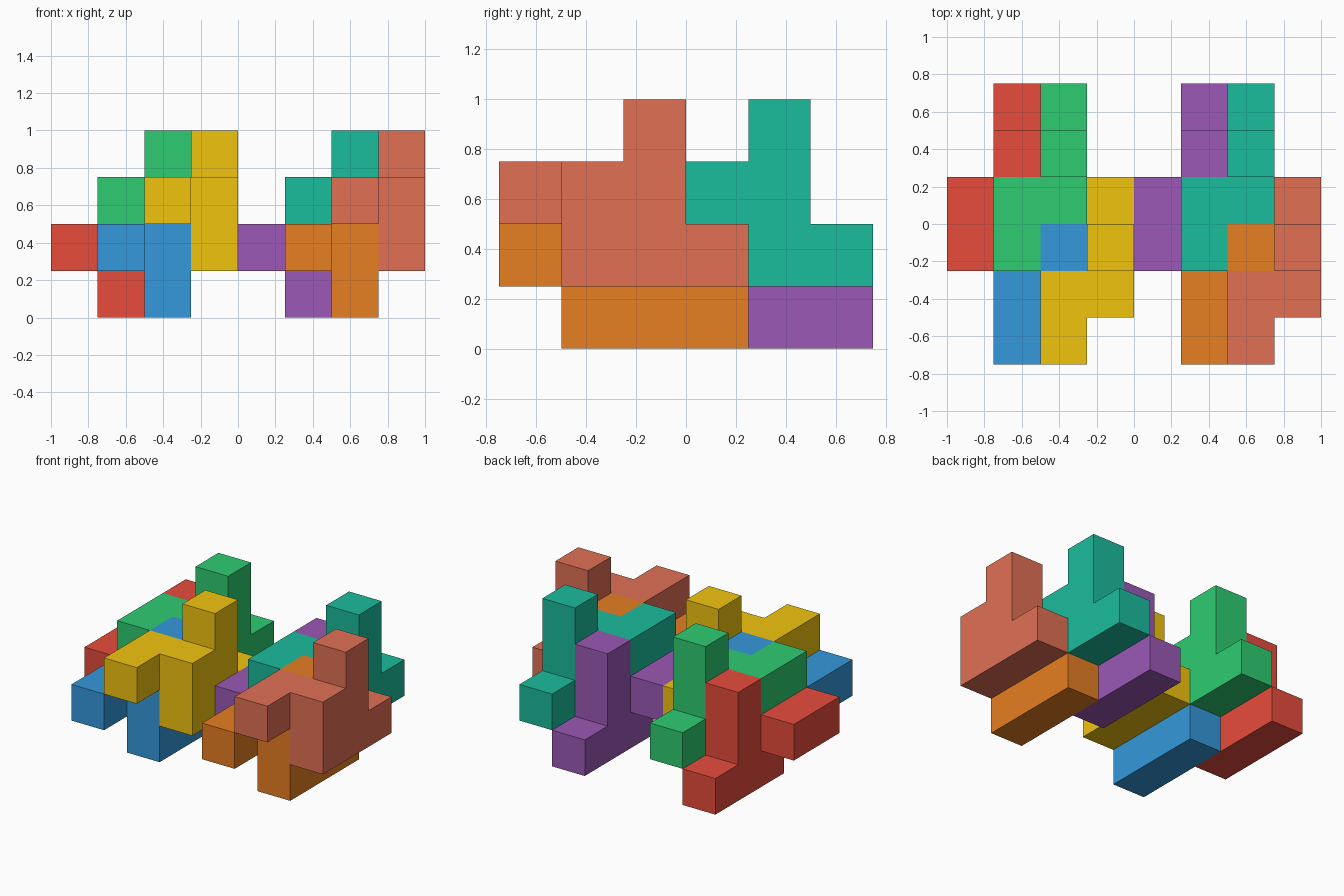
import bpy, bmesh
from mathutils import Vector

if "Cube" in bpy.data.objects:
    bpy.data.objects.remove(bpy.data.objects["Cube"])

U = 0.25                                   # edge of one cube unit
ORIGIN = Vector((-1.0, -0.75, 0.0))

# Every puzzle piece is the same stepped plate with a side arm (cube-unit cells)
PLATE = [(1, 1, 0), (1, 1, 1), (1, 2, 0), (1, 2, 1), (1, 2, 2), (1, 3, 0)]
ARM = [(0, 0, 1), (0, 1, 1)]
CELLS = {Vector(c).freeze() for c in PLATE + ARM}


def linear(hex_color):
    srgb = [int(hex_color[i:i + 2], 16) / 255 for i in (0, 2, 4)]
    return [c / 12.92 if c < 0.04045 else ((c + 0.055) / 1.055) ** 2.4 for c in srgb]


def piece(name, offset, color):
    bm = bmesh.new()
    for cell in CELLS:
        for axis in range(3):
            for side in (0, 1):
                step = Vector((0, 0, 0))
                step[axis] = 2 * side - 1
                if (cell + step).freeze() in CELLS:
                    continue               # inner face between two cubes
                corners = []
                for a, b in ((0, 0), (1, 0), (1, 1), (0, 1)):
                    p = cell.copy()
                    p[axis] += side
                    p[(axis + 1) % 3] += a
                    p[(axis + 2) % 3] += b
                    corners.append(bm.verts.new(ORIGIN + (p + Vector(offset)) * U))
                bm.faces.new(corners if side else corners[::-1])
    bmesh.ops.remove_doubles(bm, verts=bm.verts, dist=1e-4)
    bmesh.ops.dissolve_limit(bm, angle_limit=0.01, verts=bm.verts, edges=bm.edges)
    mesh = bpy.data.meshes.new(name)
    bm.to_mesh(mesh)
    bm.free()
    mat = bpy.data.materials.new(name + "_paint")
    mat.diffuse_color = (*linear(color), 1)
    mat.use_nodes = True
    mat.node_tree.nodes["Principled BSDF"].inputs["Base Color"].default_value = mat.diffuse_color
    mesh.materials.append(mat)
    bpy.context.collection.objects.link(bpy.data.objects.new(name, mesh))


# Two interlocking groups of four, the right one repeating the left
OFFSETS = {"lower_back": (0, 2, 0), "upper_back": (1, 2, 1),
           "lower_front": (1, 0, 0), "upper_front": (2, 0, 1)}
COLORS = {
    "left": ["E74C3C", "2ECC71", "3498DB", "F1C40F"],
    "right": ["9B59B6", "1ABC9C", "E67E22", "E17055"],
}
for shift, (side, colors) in zip((0, 4), COLORS.items()):
    for (name, (x, y, z)), color in zip(OFFSETS.items(), colors):
        piece(f"{side}_{name}_piece", (x + shift, y, z), color)
